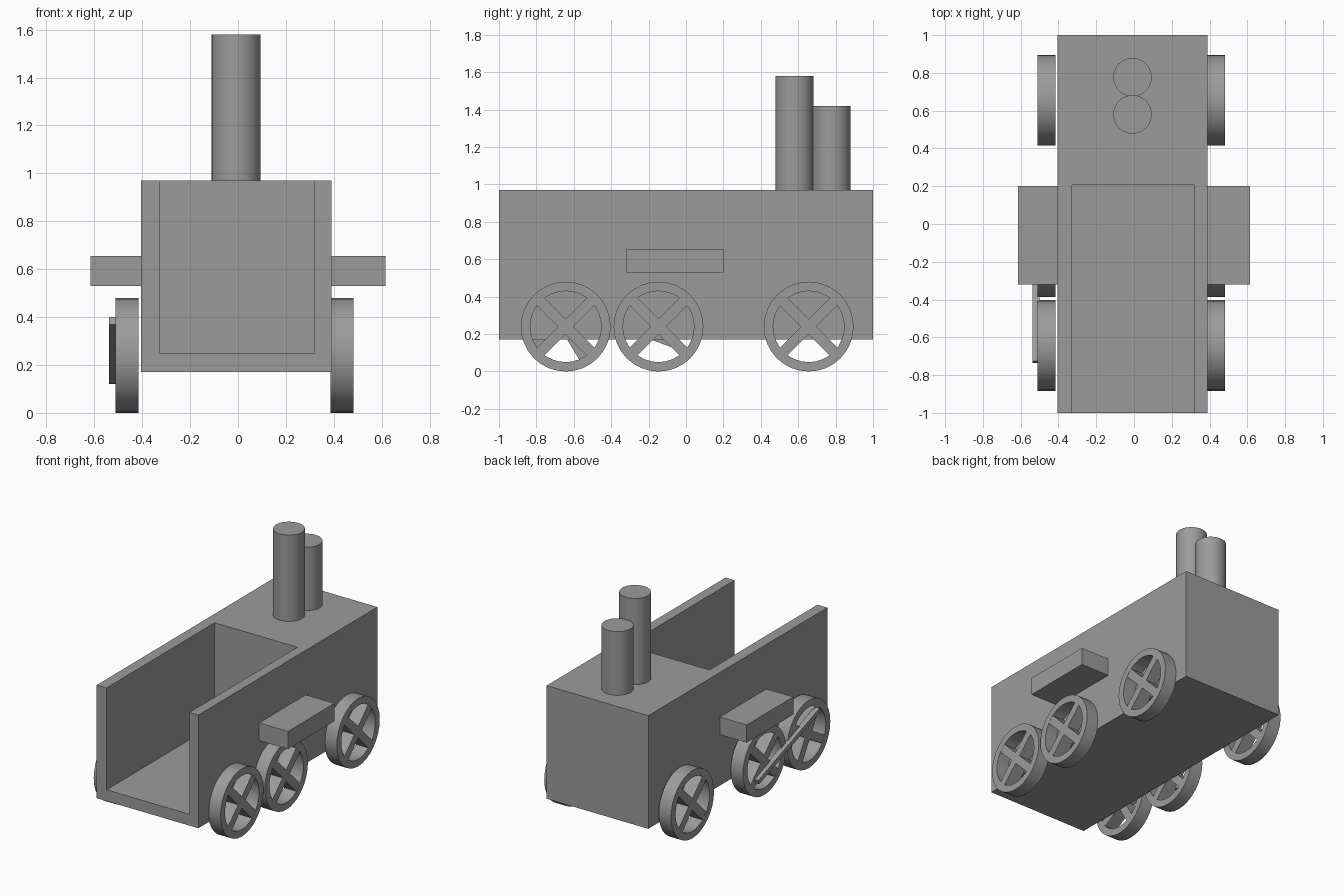
import bpy
import bmesh
from math import radians, atan2, hypot, pi
from mathutils import Matrix, Vector

if "Cube" in bpy.data.objects:
    bpy.data.objects.remove(bpy.data.objects["Cube"])

grey = bpy.data.materials.new("plain grey")
grey.use_nodes = True
GREY = (0.33, 0.33, 0.33, 1)
grey.diffuse_color = GREY
grey.node_tree.nodes["Principled BSDF"].inputs["Base Color"].default_value = GREY

MID = -0.0075  # centre line of the body


def finish(name, bm, smooth=False):
    bmesh.ops.recalc_face_normals(bm, faces=bm.faces)
    mesh = bpy.data.meshes.new(name)
    bm.to_mesh(mesh)
    bm.free()
    mesh.materials.append(grey)
    obj = bpy.data.objects.new(name, mesh)
    bpy.context.collection.objects.link(obj)
    if smooth:
        bpy.ops.object.select_all(action="DESELECT")
        obj.select_set(True)
        bpy.context.view_layer.objects.active = obj
        bpy.ops.object.shade_smooth_by_angle(angle=radians(35))
    return obj


def add_box(bm, low, high, matrix=Matrix()):
    low, high = Vector(low), Vector(high)
    place = Matrix.Translation((low + high) / 2) @ Matrix.Diagonal((high - low).to_4d())
    bmesh.ops.create_cube(bm, size=1, matrix=matrix @ place)


def box(name, low, high, matrix=Matrix()):
    bm = bmesh.new()
    add_box(bm, low, high, matrix)
    return finish(name, bm)


def chimney(name, y, top):
    bm = bmesh.new()
    base = 0.95
    bmesh.ops.create_cone(bm, cap_ends=True, segments=40, radius1=0.102, radius2=0.102,
                          depth=top - base,
                          matrix=Matrix.Translation((-0.008, y, (top + base) / 2)))
    finish(name, bm, True)


def wheel(name, x, y, turn):
    radius, inner, half = 0.24, 0.19, 0.048
    bm = bmesh.new()
    # rim: a rectangle spun around the axle
    corners = [(-half, inner), (half, inner), (half, radius), (-half, radius)]
    verts = [bm.verts.new((cx, 0, r)) for cx, r in corners]
    edges = [bm.edges.new((verts[i], verts[(i + 1) % 4])) for i in range(4)]
    bmesh.ops.spin(bm, geom=verts + edges, cent=(0, 0, 0), axis=(1, 0, 0),
                   angle=2 * pi, steps=32, use_merge=True)
    bmesh.ops.remove_doubles(bm, verts=bm.verts, dist=0.0005)
    # crossed spokes
    for angle in (45, -45):
        add_box(bm, (-half + 0.001, -0.195, -0.029), (half - 0.001, 0.195, 0.029),
                Matrix.Rotation(radians(angle + turn), 4, "X"))
    obj = finish(name, bm, True)
    obj.location = (x, y, radius)


# Body with an open load bay
body = box("body", (-0.405, -1, 0.17), (0.39, 1, 0.97))
cutter = box("bay_cutter", (-0.328, -1.2, 0.25), (0.32, 0.207, 1.2))
cut = body.modifiers.new("bay", "BOOLEAN")
cut.object = cutter
cut.solver = "EXACT"
bpy.ops.object.select_all(action="DESELECT")
bpy.context.view_layer.objects.active = body
body.select_set(True)
bpy.ops.object.modifier_apply(modifier=cut.name)
bpy.data.objects.remove(cutter)

# Chimneys
chimney("front_chimney", 0.58, 1.58)
chimney("rear_chimney", 0.777, 1.42)

# Side steps and wheels
for side, sign in (("left", 1), ("right", -1)):
    inner, outer = sign * 0.385, sign * 0.615
    box(side + "_step", (min(inner, outer), -0.32, 0.53), (max(inner, outer), 0.2, 0.655))
    for place, y in (("front", -0.643), ("middle", -0.147), ("rear", 0.656)):
        turn = -14 if (side, place) == ("right", "front") else 0
        wheel(f"{side}_{place}_wheel", -0.0145 + sign * 0.448, y, turn)

# Coupling rod on the right wheels
start, end = Vector((-0.5, -0.735, 0.37)), Vector((-0.5, -0.05, 0.12))
run = end - start
tilt = Matrix.Translation(start) @ Matrix.Rotation(atan2(run.z, run.y), 4, "X")
box("coupling_rod", (-0.038, 0, 0), (0, hypot(run.y, run.z), 0.032), tilt)
